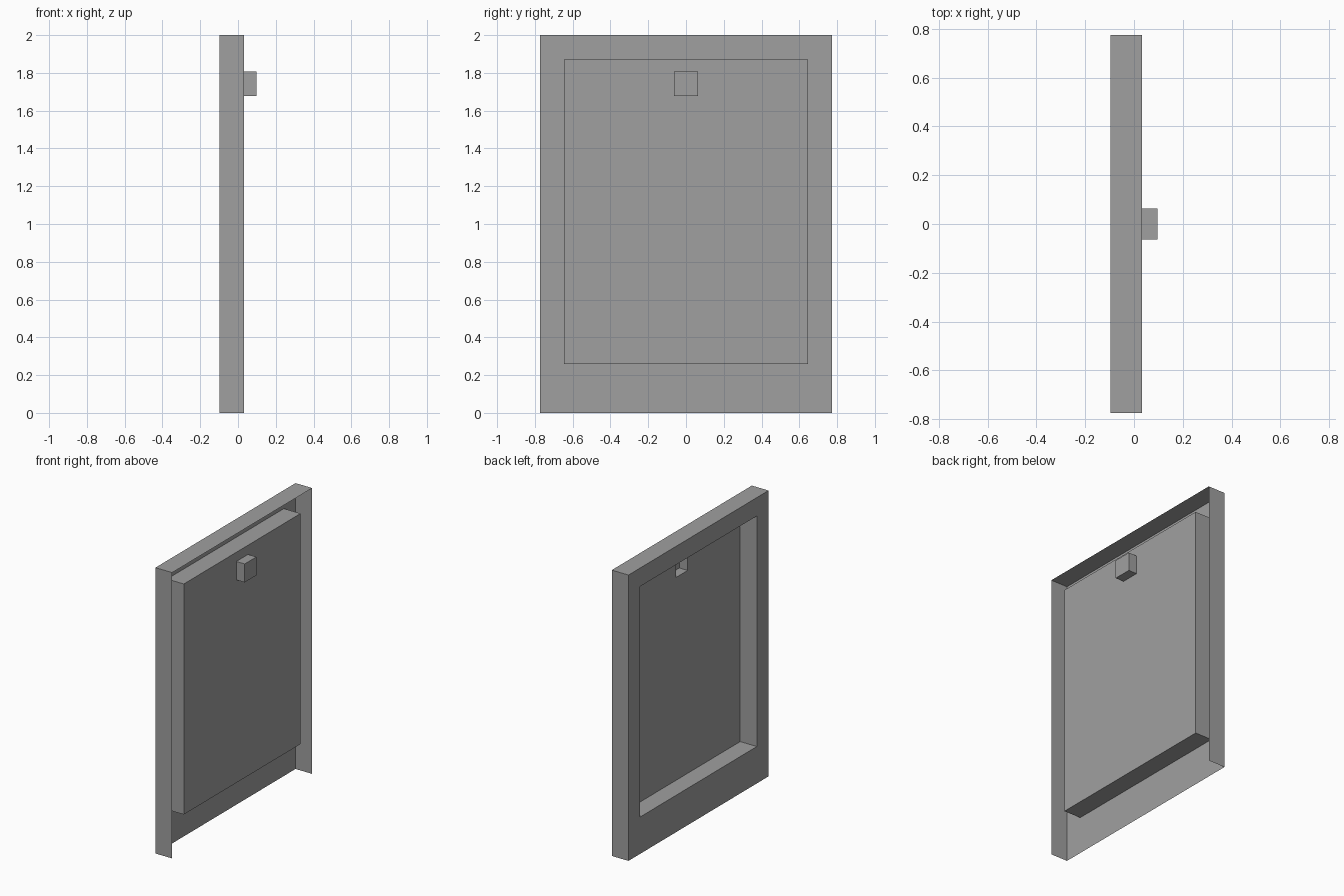
import bpy
import bmesh

cube = bpy.data.objects.get("Cube")
if cube:
    bpy.data.objects.remove(cube, do_unlink=True)

# One plain grey for the whole sheet-metal door
grey = bpy.data.materials.new("plain grey")
grey.use_nodes = True
colour = (0.35, 0.35, 0.35, 1)
grey.diffuse_color = colour
grey.node_tree.nodes["Principled BSDF"].inputs["Base Color"].default_value = colour

U = 2 / 15.5                       # basic module of the design
BACK, FRONT, TIP = -0.75 * U, 0.25 * U, 0.75 * U


def ring(x, half_width, bottom, top):
    """Rectangle in the plane x, as four corners."""
    w = half_width
    return [(x, -w, bottom), (x, -w, top), (x, w, top), (x, w, bottom)]


def sheet(name, rings, cap=False, open_bottom=False):
    """Thin folded sheet joining nested rectangles; may drop the first bottom wall."""
    bm = bmesh.new()
    loops = [[bm.verts.new(p) for p in r] for r in rings]
    for n, (a, b) in enumerate(zip(loops, loops[1:])):
        for k in range(4):
            if open_bottom and n == 0 and k == 3:
                continue
            j = (k + 1) % 4
            bm.faces.new((a[k], a[j], b[j], b[k]))
    if cap:
        bm.faces.new(loops[-1])
    mesh = bpy.data.meshes.new(name)
    bm.to_mesh(mesh)
    bm.free()
    mesh.materials.append(grey)
    obj = bpy.data.objects.new(name, mesh)
    bpy.context.collection.objects.link(obj)


outer = (6 * U, 0, 2)
panel = (5 * U, 2 * U, 2 - U)
knob = (U / 2, 13 * U, 14 * U)

# Outer frame: side and top walls, back plate with a large opening
sheet("outer_frame", [ring(FRONT, *outer), ring(BACK, *outer), ring(BACK, *panel)],
      open_bottom=True)

# Raised panel, hollow behind, with a square hole for the knob
sheet("raised_panel", [ring(BACK, *panel), ring(FRONT, *panel), ring(FRONT, *knob)])

# Hollow square knob
sheet("knob", [ring(FRONT, *knob), ring(TIP, *knob)], cap=True)
